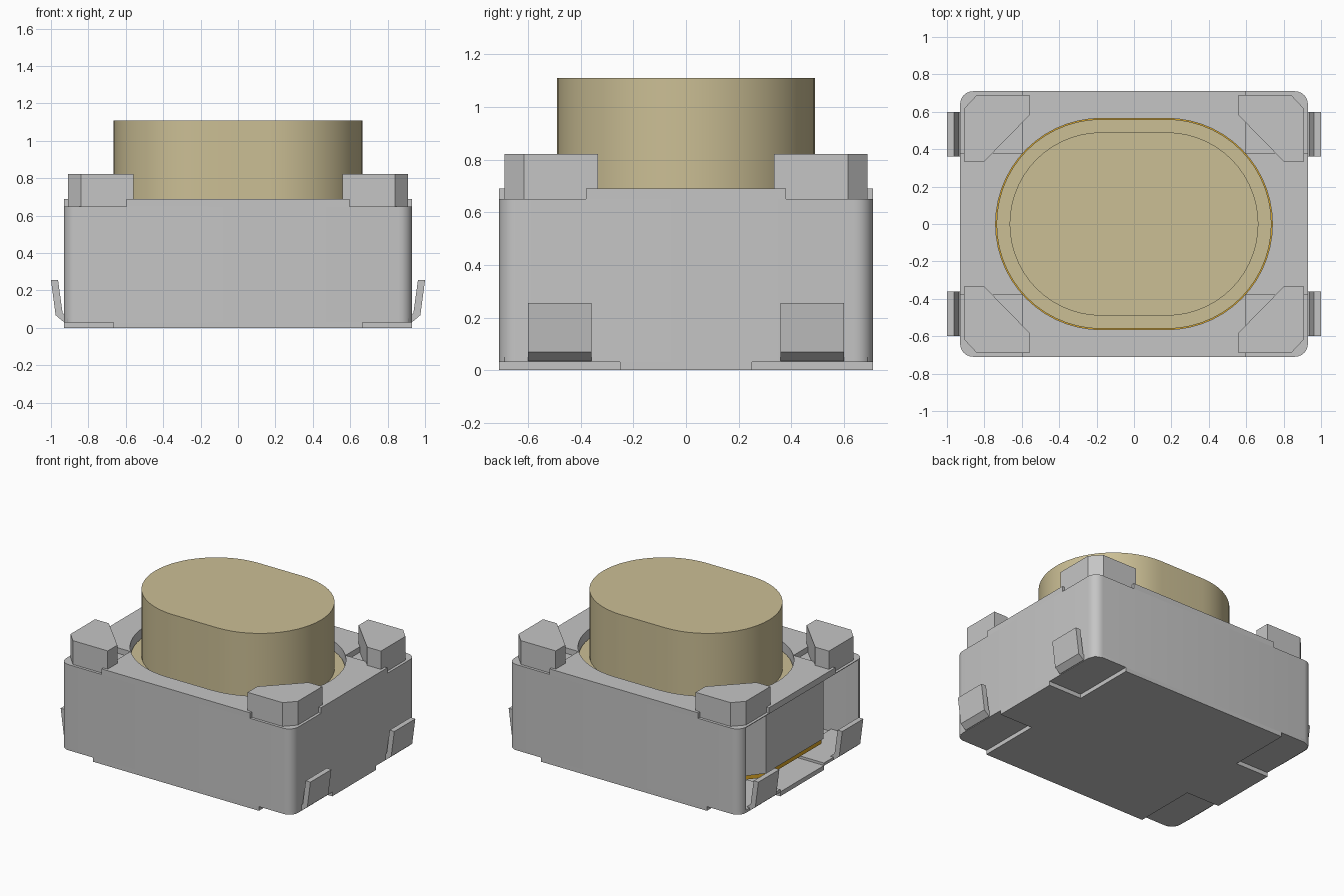
import bpy, bmesh, math

cube = bpy.data.objects.get("Cube")
if cube:
    bpy.data.objects.remove(cube, do_unlink=True)


def material(name, rgb):
    m = bpy.data.materials.new(name)
    m.use_nodes = True
    m.diffuse_color = (*rgb, 1)
    m.node_tree.nodes["Principled BSDF"].inputs["Base Color"].default_value = (*rgb, 1)
    m.use_backface_culling = True
    return m


GREY = material("light_grey", (0.56, 0.56, 0.56))
BEIGE = material("beige", (0.60, 0.52, 0.30))
ORANGE = material("orange", (0.70, 0.38, 0.02))


def finish(name, bm, mat):
    mesh = bpy.data.meshes.new(name)
    bm.to_mesh(mesh)
    bm.free()
    mesh.materials.append(mat)
    ob = bpy.data.objects.new(name, mesh)
    bpy.context.collection.objects.link(ob)
    bpy.ops.object.select_all(action='DESELECT')
    ob.select_set(True)
    bpy.context.view_layer.objects.active = ob
    bpy.ops.object.shade_smooth_by_angle(angle=math.radians(30))
    return ob


def prism(name, loops, lo, hi, mat, along_y=False):
    """Extrude an outline, with optional hole outlines, from lo to hi."""
    place = (lambda a, b, h: (a, h, b)) if along_y else (lambda a, b, h: (a, b, h))
    bm = bmesh.new()
    edges = []
    for loop in loops:
        vs = [bm.verts.new(place(a, b, lo)) for a, b in loop]
        if len(loops) == 1:
            bm.faces.new(vs)
        else:
            edges += [bm.edges.new((vs[i - 1], vs[i])) for i in range(len(vs))]
    if edges:
        bmesh.ops.triangle_fill(bm, edges=edges, use_beauty=True)
    out = bmesh.ops.extrude_face_region(bm, geom=bm.faces[:], use_keep_orig=True)
    top = [g for g in out["geom"] if isinstance(g, bmesh.types.BMVert)]
    bmesh.ops.translate(bm, verts=top, vec=place(0, 0, hi - lo))
    bmesh.ops.recalc_face_normals(bm, faces=bm.faces[:])
    return finish(name, bm, mat)


def rounded(x, y, r, n):
    """Counter-clockwise rectangle outline with rounded corners."""
    pts = []
    for k, (sx, sy) in enumerate([(1, 1), (-1, 1), (-1, -1), (1, -1)]):
        for i in range(n + 1):
            a = math.pi / 2 * (k + i / n)
            pts.append((sx * (x - r) + r * math.cos(a), sy * (y - r) + r * math.sin(a)))
    return pts


def stadium(r, half=0.175, n=28):
    """Oval outline: two half circles joined by straight sides."""
    pts = []
    for side in (1, -1):
        for i in range(n + 1):
            a = -math.pi / 2 + math.pi * i / n
            pts.append((side * (half + r * math.cos(a)), side * r * math.sin(a)))
    return pts


def cross(x, y, cx, cy):
    """Rectangle outline with square notches at its corners."""
    return [(x, -cy), (x, cy), (cx, cy), (cx, y), (-cx, y), (-cx, cy),
            (-x, cy), (-x, -cy), (-cx, -cy), (-cx, -y), (cx, -y), (cx, -cy)]


def octagon(x, y, cx, cy):
    return [(x, -cy), (x, cy), (cx, y), (-cx, y), (-x, cy), (-x, -cy), (-cx, -y), (cx, -y)]


X, Y = 0.93, 0.71
outline = rounded(X, Y, 0.07, 6)
hole = stadium(0.565)

# Housing walls: an open shell, without its flat -x side
bm = bmesh.new()
low = [bm.verts.new((x, y, 0.03)) for x, y in outline]
high = [bm.verts.new((x, y, 0.65)) for x, y in outline]
for i in range(len(outline)):
    j = (i + 1) % len(outline)
    open_side = (outline[i][0] + outline[j][0]) / 2 < -X + 0.0005
    if not open_side:
        bm.faces.new((low[i], low[j], high[j], high[i]))
finish("housing_walls", bm, GREY)

# Housing top and floor
prism("housing_deck", [outline, hole], 0.645, 0.65, GREY)
prism("top_plate", [cross(X, Y, 0.595, 0.38), hole], 0.65, 0.69, GREY)
prism("floor_plate", [cross(X, Y, 0.665, 0.25)], 0, 0.032, GREY)

# Inner chamber and contact sheet seen through the open side
prism("chamber", [octagon(0.87, 0.69, 0.58, 0.33), hole], 0.18, 0.646, GREY)
prism("contact_sheet", [octagon(0.86, 0.66, 0.57, 0.32)], 0.145, 0.18, ORANGE)

# Button with its flange
prism("button_flange", [stadium(0.56)], 0.4, 0.625, BEIGE)
prism("button", [stadium(0.49)], 0.6, 1.11, BEIGE)

# Corner posts, floor pads and terminals
post = [(0.91, 0.335), (0.80, 0.335), (0.56, 0.58), (0.56, 0.69), (0.84, 0.69), (0.91, 0.615)]
pad = [(0.665, 0.25), (X, 0.25), (X, 0.64), (0.91, 0.69), (0.86, Y), (0.665, Y)]
tab = [(0.90, 0.034), (0.935, 0.034), (0.975, 0.068), (1.0, 0.255),
       (0.962, 0.255), (0.938, 0.08), (0.90, 0.045)]
for sx, xname in ((1, "left"), (-1, "right")):
    for sy, yname in ((1, "back"), (-1, "front")):
        tag = f"{yname}_{xname}"
        flip = lambda pts: [(sx * a, sy * b) for a, b in pts]
        prism("post_" + tag, [flip(post)], 0.645, 0.822, GREY)
        prism("pad_" + tag, [flip(pad)], 0.03, 0.05, GREY)
        lo, hi = sorted((sy * 0.36, sy * 0.60))
        prism("terminal_" + tag, [[(sx * a, b) for a, b in tab]], lo, hi, GREY, along_y=True)
